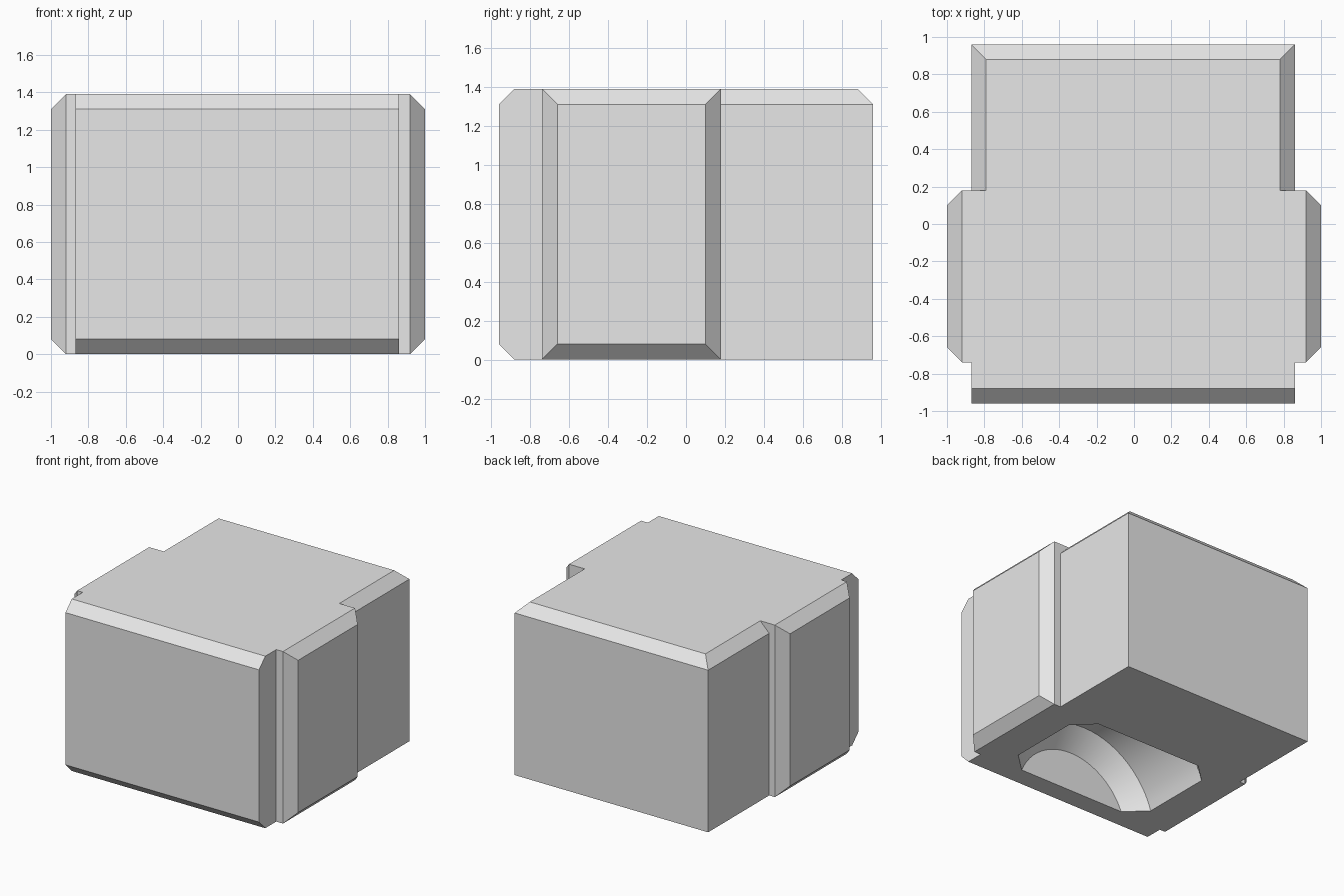
import bpy
import bmesh
from math import cos, sin, tau, radians

if "Cube" in bpy.data.objects:
    bpy.data.objects.remove(bpy.data.objects["Cube"], do_unlink=True)

GREY = (0.8, 0.8, 0.8, 1)
grey = bpy.data.materials.new("light_grey")
grey.use_nodes = True
grey.diffuse_color = GREY
grey.node_tree.nodes["Principled BSDF"].inputs["Base Color"].default_value = GREY

LEFT, RIGHT = 0.86, -0.87      # side walls of the body
FRONT, STEP, BACK = -0.96, 0.18, 0.96
TOP, C = 1.39, 0.08            # height and chamfer size


def loft(name, rings, drop=None):
    """Skin a list of point rings, cap both ends, drop faces hidden at a joint."""
    bm = bmesh.new()
    loops = [[bm.verts.new(p) for p in ring] for ring in rings]
    n = len(loops[0])
    for a, b in zip(loops, loops[1:]):
        for i in range(n):
            j = (i + 1) % n
            bm.faces.new((a[i], a[j], b[j], b[i]))
    bm.faces.new(loops[0])
    bm.faces.new(loops[-1])
    bmesh.ops.recalc_face_normals(bm, faces=bm.faces)
    if drop:
        hidden = [f for f in bm.faces if drop(f)]
        bmesh.ops.delete(bm, geom=hidden, context='FACES')
    mesh = bpy.data.meshes.new(name)
    bm.to_mesh(mesh)
    bm.free()
    mesh.materials.append(grey)
    obj = bpy.data.objects.new(name, mesh)
    bpy.context.collection.objects.link(obj)
    return obj


# Front body: chamfered side profile drawn across the width
profile = [(FRONT, C), (FRONT, TOP - C), (FRONT + C, TOP),
           (STEP, TOP), (STEP, 0), (FRONT + C, 0)]
front_body = loft("front_body", [[(x, y, z) for y, z in profile] for x in (RIGHT, LEFT)])

# Round hollow in the underside: a drum with chamfered rims
SEGMENTS, R, RIM, AXIS_Z = 64, 0.67, 0.15, -0.2
Y0, Y1 = -0.72, 0.165


def circle(y, r):
    return [(r * cos(tau * i / SEGMENTS), y, AXIS_Z + r * sin(tau * i / SEGMENTS))
            for i in range(SEGMENTS)]


drum = loft("hollow_cutter", [circle(Y0, R - RIM), circle(Y0 + RIM, R),
                              circle(Y1 - RIM, R), circle(Y1, R - RIM)])
drum.hide_render = True
cut = front_body.modifiers.new("hollow", 'BOOLEAN')
cut.operation = 'DIFFERENCE'
cut.solver = 'EXACT'
cut.object = drum
bpy.context.view_layer.objects.active = front_body
front_body.select_set(True)
bpy.ops.object.modifier_apply(modifier=cut.name)
bpy.data.objects.remove(drum, do_unlink=True)


# Rear body: sharp upright edges, top chamfered on the sides and back
def rear_ring(z, inset):
    a, b, y = RIGHT + inset, LEFT - inset, BACK - inset
    return [(a, STEP, z), (b, STEP, z), (b, y, z), (a, y, z)]


rear_body = loft("rear_body", [rear_ring(0, 0), rear_ring(TOP - C, 0), rear_ring(TOP, C)],
                 drop=lambda f: f.normal.y < -0.9)


# Side panels: raised blocks chamfered on all four sides
def panel_ring(x, inset):
    y0, y1, z0, z1 = -0.74 + inset, STEP - inset, inset, TOP - inset
    return [(x, y0, z0), (x, y1, z0), (x, y1, z1), (x, y0, z1)]


panels = []
for name, side, wall in (("left_panel", 1, LEFT), ("right_panel", -1, RIGHT)):
    rings = [panel_ring(wall, 0), panel_ring(side * (1 - C), 0), panel_ring(side, C)]
    panels.append(loft(name, rings, drop=lambda f, s=side: f.normal.x * s < -0.9))

# Smooth the curved hollow, keep all chamfers crisp
for obj in [front_body, rear_body] + panels:
    obj.data.shade_smooth()
    obj.data.set_sharp_from_angle(angle=radians(30))
